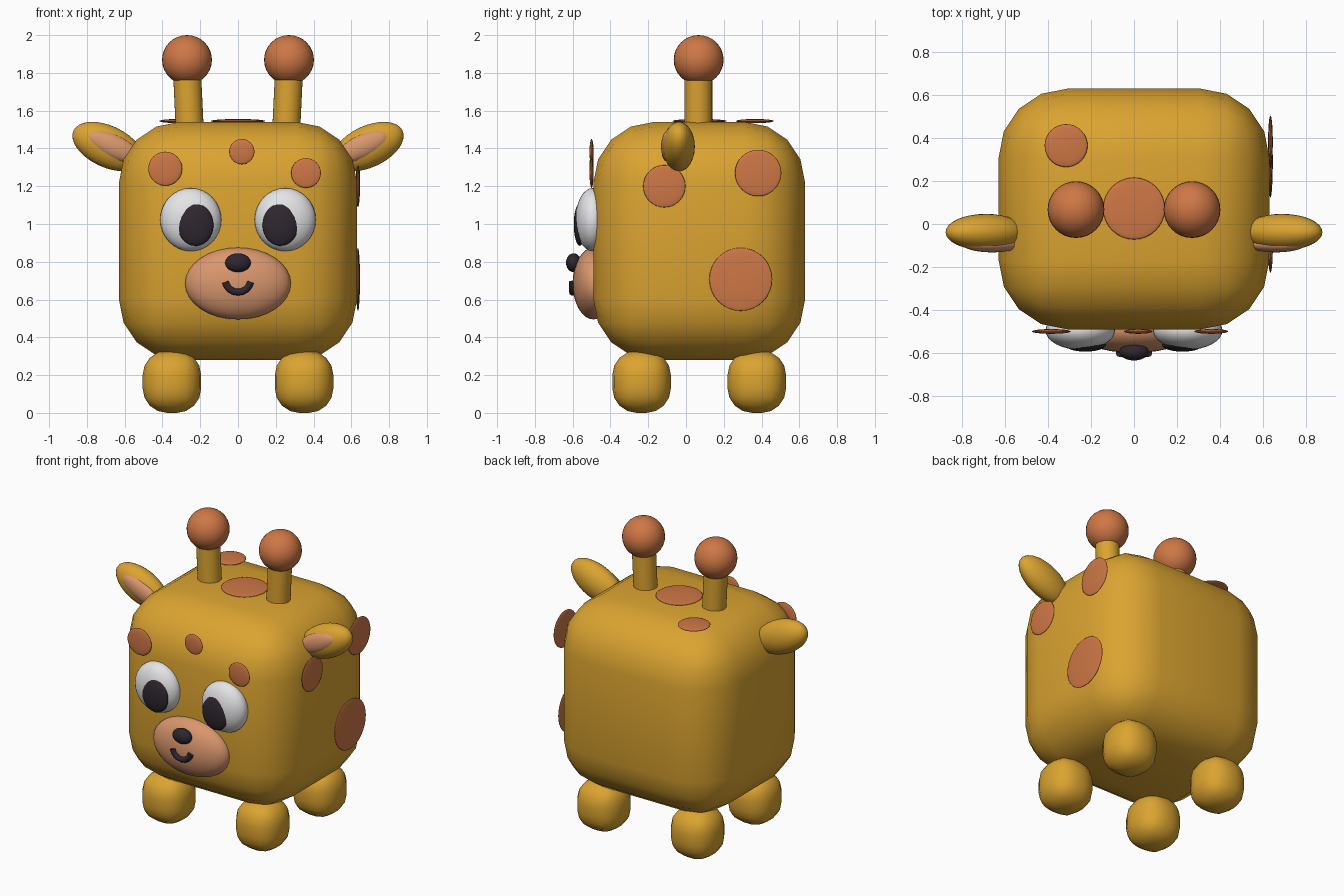
import bpy, bmesh, math
from mathutils import Matrix, Vector

cube = bpy.data.objects.get("Cube")
if cube:
    bpy.data.objects.remove(cube, do_unlink=True)


def material(name, r, g, b):
    m = bpy.data.materials.new(name)
    m.use_nodes = True
    m.diffuse_color = (r, g, b, 1)
    m.node_tree.nodes["Principled BSDF"].inputs["Base Color"].default_value = (r, g, b, 1)
    return m


YELLOW = material("golden yellow", .71, .37, .03)
BROWN = material("spot brown", .62, .185, .06)
PINK = material("muzzle pink", .70, .31, .155)
WHITE = material("eye white", .78, .78, .80)
DARK = material("dark", .028, .02, .028)


def finish(bm, name, mat, smooth=True):
    mesh = bpy.data.meshes.new(name)
    for f in bm.faces:
        f.smooth = smooth
    bm.to_mesh(mesh)
    bm.free()
    mesh.materials.append(mat)
    ob = bpy.data.objects.new(name, mesh)
    bpy.context.collection.objects.link(ob)
    return ob


def ellipsoid(name, mat, centre, radii, tilt=0):
    """Scaled ball, tilted about the front-to-back axis."""
    bm = bmesh.new()
    bmesh.ops.create_uvsphere(bm, u_segments=32, v_segments=16, radius=1)
    bm.transform(Matrix.Translation(centre) @ Matrix.Rotation(tilt, 4, 'Y')
                 @ Matrix.Diagonal((*radii, 1)))
    return finish(bm, name, mat)


def rounded_box(name, mat, centre, size, radius, segments):
    bm = bmesh.new()
    bmesh.ops.create_cube(bm, size=1)
    bm.transform(Matrix.Translation(centre) @ Matrix.Diagonal((*size, 1)))
    bmesh.ops.bevel(bm, geom=bm.edges[:], offset=radius, segments=segments,
                    profile=0.5, affect='EDGES', clamp_overlap=True)
    return finish(bm, name, mat)


def rod(name, mat, start, end, radius):
    a, b = Vector(start), Vector(end)
    bm = bmesh.new()
    bmesh.ops.create_cone(bm, cap_ends=True, segments=32, radius1=radius,
                          radius2=radius, depth=(b - a).length)
    turn = (b - a).to_track_quat('Z', 'Y').to_matrix().to_4x4()
    bm.transform(Matrix.Translation((a + b) / 2) @ turn)
    ob = finish(bm, name, mat)
    for p in ob.data.polygons:
        p.use_smooth = len(p.vertices) == 4
    return ob


# Body
rounded_box("body", YELLOW, (0, .07, .91), (1.26, 1.12, 1.26), .32, 4)

# Paired parts
for side, s in (("left", 1), ("right", -1)):
    for end, y in (("front", -.235), ("back", .375)):
        rounded_box(f"{end}_{side}_leg", YELLOW, (s * .35, y, .165), (.31, .31, .33), .13, 4)

    rod(f"{side}_horn", YELLOW, (s * .253, .065, 1.45), (s * .272, .065, 1.85), .074)
    ellipsoid(f"{side}_horn_ball", BROWN, (s * .27, .067, 1.869), (.132, .132, .131))

    tilt = -s * math.radians(25)
    ellipsoid(f"{side}_ear", YELLOW, (s * .69, -.038, 1.41), (.2, .085, .11), tilt)
    ellipsoid(f"{side}_inner_ear", PINK, (s * .66, -.095, 1.41), (.148, .037, .062), tilt)

    ellipsoid(f"{side}_eye", WHITE, (s * .25, -.495, 1.023), (.162, .09, .167))
    ellipsoid(f"{side}_pupil", DARK, (s * .226, -.562, .997), (.096, .032, .113), s * .08)

# Muzzle and nose
ellipsoid("muzzle", PINK, (0, -.49, .685), (.28, .11, .19))
ellipsoid("nose", DARK, (0, -.595, .795), (.068, .04, .05))

# Smiling mouth
curve = bpy.data.curves.new("mouth", 'CURVE')
curve.dimensions = '3D'
curve.bevel_depth = .019
curve.bevel_resolution = 3
curve.use_fill_caps = True
spline = curve.splines.new('POLY')
spline.points.add(8)
for i, p in enumerate(spline.points):
    a = math.radians(190 + 160 * i / 8)
    p.co = (.068 * math.cos(a), -.6, .705 + .066 * math.sin(a), 1)
curve.materials.append(DARK)
bpy.context.collection.objects.link(bpy.data.objects.new("mouth", curve))

# Thin round spots, flattened along the axis of the face they sit on
SPOTS = (
    ("forehead", 1, (-.385, -.5, 1.293), .09),
    ("forehead", 1, (.02, -.5, 1.383), .067),
    ("forehead", 1, (.36, -.5, 1.27), .079),
    ("side", 0, (.635, -.115, 1.2), .112),
    ("side", 0, (.635, .382, 1.27), .123),
    ("side", 0, (.635, .29, .707), .167),
    ("crown", 2, (-.316, .365, 1.545), .1),
    ("crown", 2, (0, .072, 1.545), .144),
)
for i, (place, axis, centre, r) in enumerate(SPOTS):
    radii = [r, r, r]
    radii[axis] = .011
    ellipsoid(f"{place}_spot_{i + 1}", BROWN, centre, radii)
